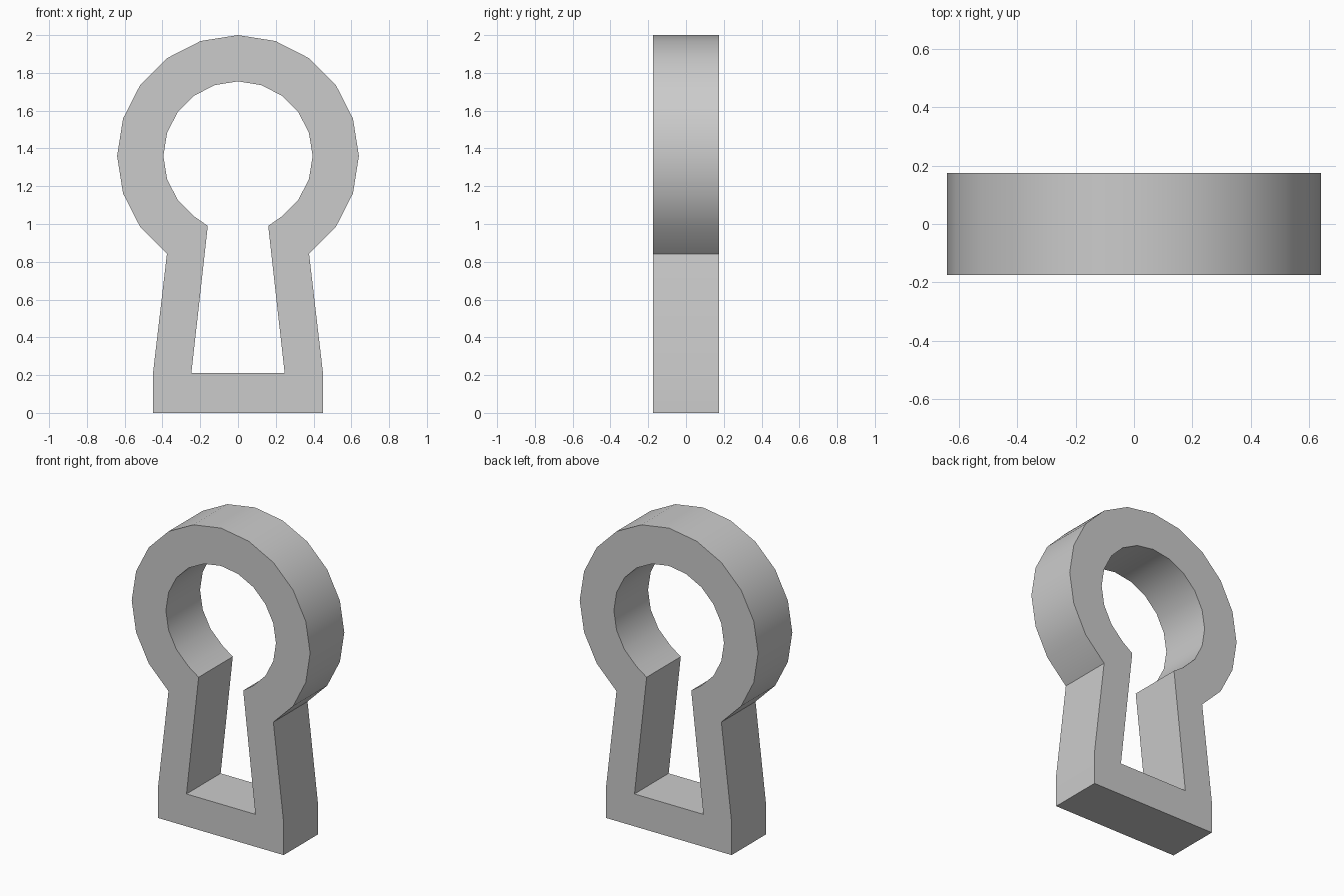
import bpy, bmesh, math

if "Cube" in bpy.data.objects:
    bpy.data.objects.remove(bpy.data.objects["Cube"])

HALF_DEPTH = 0.175
CENTRE_Z = 1.36


def outline(radius, leg):
    """Closed keyhole outline: arc of 18-degree steps plus leg points, mirrored in x."""
    right = [(radius * math.sin(math.radians(18 * i)),
              CENTRE_Z + radius * math.cos(math.radians(18 * i))) for i in range(9)]
    right += leg
    left = [(-x, z) for x, z in reversed(right[1:])]
    return right + left


def add_loop(bm, points):
    verts = [bm.verts.new((x, -HALF_DEPTH, z)) for x, z in points]
    return [bm.edges.new((v, verts[(i + 1) % len(verts)])) for i, v in enumerate(verts)]


bm = bmesh.new()
# Outer rim and keyhole opening
edges = add_loop(bm, outline(0.64, [(0.45, 0.21), (0.45, 0.0)]))
edges += add_loop(bm, outline(0.395, [(0.16, 0.99), (0.247, 0.21)]))
# Front face, then thickness
bmesh.ops.triangle_fill(bm, edges=edges, use_beauty=True)
ext = bmesh.ops.extrude_face_region(bm, geom=bm.faces[:], use_keep_orig=True)
bmesh.ops.translate(bm, vec=(0, 2 * HALF_DEPTH, 0),
                    verts=[g for g in ext["geom"] if isinstance(g, bmesh.types.BMVert)])
bmesh.ops.recalc_face_normals(bm, faces=bm.faces[:])

mesh = bpy.data.meshes.new("keyhole_frame")
bm.to_mesh(mesh)
bm.free()
frame = bpy.data.objects.new("keyhole_frame", mesh)
bpy.context.collection.objects.link(frame)

# Smooth round walls, sharp corners
bpy.context.view_layer.objects.active = frame
frame.select_set(True)
bpy.ops.object.shade_smooth_by_angle(angle=math.radians(30))
